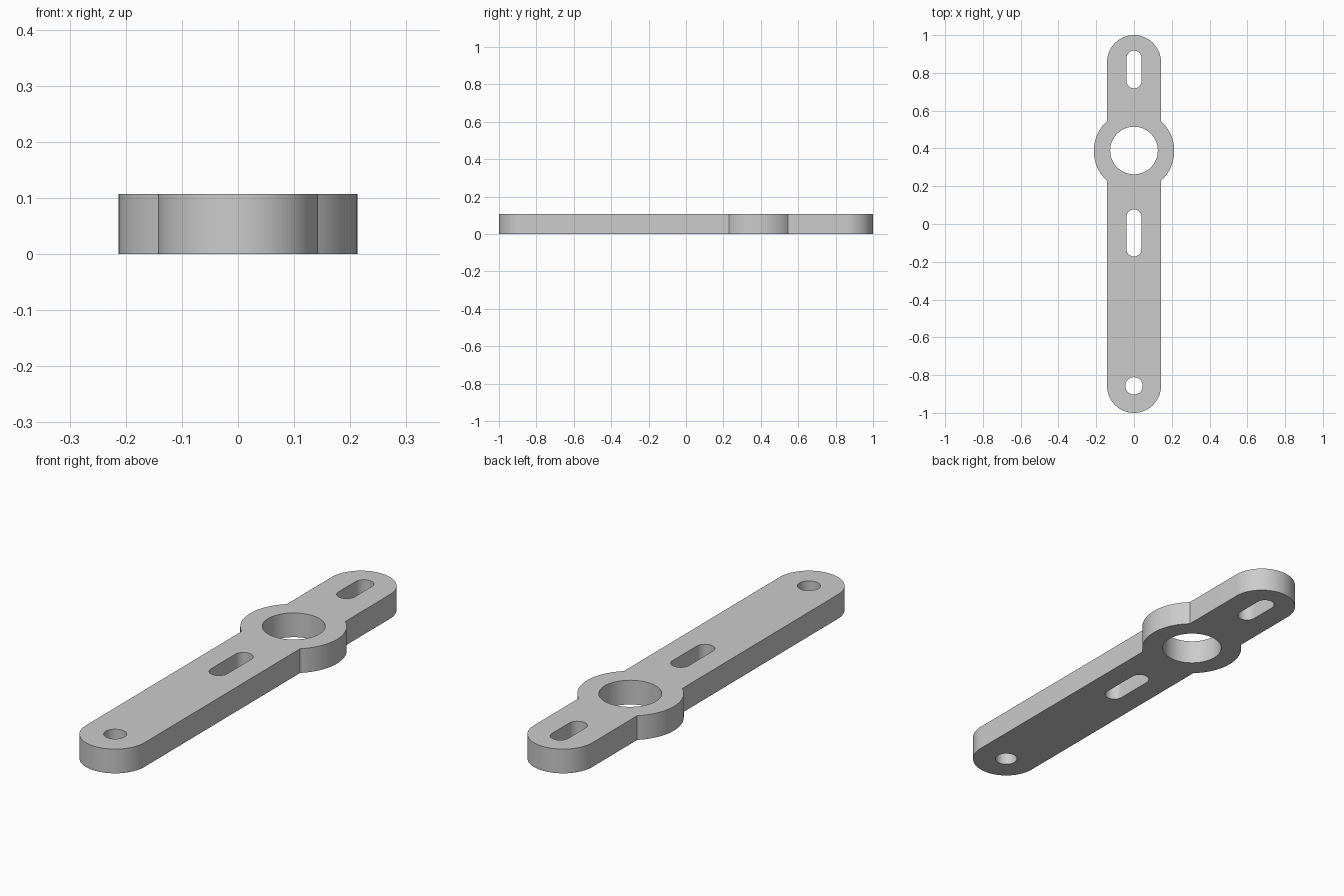
import bpy
from math import sin, cos, pi, asin

THICK = 0.107
HALF_W = 0.143          # bar half width, also its end radius
END_Y = 1 - HALF_W      # centre of the rounded ends
RING_Y, RING_R = 0.387, 0.213

if "Cube" in bpy.data.objects:
    bpy.data.objects.remove(bpy.data.objects["Cube"])


def arc(cy, r, start, end, n):
    """Points on an arc centred on the long axis."""
    return [(r * cos(start + (end - start) * i / n),
             cy + r * sin(start + (end - start) * i / n)) for i in range(n + 1)]


def slot(low, high, r):
    """Closed loop with round ends."""
    return arc(high - r, r, 0, pi, 24) + arc(low + r, r, pi, 2 * pi, 24)


def circle(cy, r):
    return arc(cy, r, 0, 2 * pi, 64)[:-1]


# Outer outline: round ends, straight bar sides, ring bulging on both sides
half = asin((RING_R ** 2 - HALF_W ** 2) ** 0.5 / RING_R)
outline = (arc(RING_Y, RING_R, -half, half, 32)
           + arc(END_Y, HALF_W, 0, pi, 48)
           + arc(RING_Y, RING_R, pi - half, pi + half, 32)
           + arc(-END_Y, HALF_W, pi, 2 * pi, 48))

# Bearing hole, two adjusting slots and the small pivot hole
loops = [outline,
         circle(RING_Y + 0.002, 0.126),
         slot(0.718, 0.918, 0.04),
         slot(-0.172, 0.077, 0.04),
         circle(-END_Y, 0.046)]

# Filled flat profile, extruded to the plate thickness
profile = bpy.data.curves.new("arm_profile", "CURVE")
profile.dimensions = "2D"
profile.fill_mode = "BOTH"
profile.extrude = THICK / 2
for loop in loops:
    spline = profile.splines.new("POLY")
    spline.points.add(len(loop) - 1)
    for point, (x, y) in zip(spline.points, loop):
        point.co = (x, y, 0, 1)
    spline.use_cyclic_u = True

arm = bpy.data.objects.new("slotted_arm", profile)
arm.location.z = THICK / 2
bpy.context.collection.objects.link(arm)

# Turn into a mesh with welded edges
bpy.ops.object.select_all(action="DESELECT")
arm.select_set(True)
bpy.context.view_layer.objects.active = arm
bpy.ops.object.convert(target="MESH")
arm = bpy.context.object
bpy.ops.object.mode_set(mode="EDIT")
bpy.ops.mesh.select_all(action="SELECT")
bpy.ops.mesh.remove_doubles(threshold=0.0001)
bpy.ops.mesh.normals_make_consistent(inside=False)
bpy.ops.object.mode_set(mode="OBJECT")
bpy.ops.object.shade_smooth_by_angle(angle=pi / 6)

# Plain grey metal
grey = bpy.data.materials.new("plain_grey")
grey.use_nodes = True
colour = (0.6, 0.6, 0.6, 1)
grey.diffuse_color = colour
grey.node_tree.nodes["Principled BSDF"].inputs["Base Color"].default_value = colour
arm.data.materials.clear()
arm.data.materials.append(grey)
